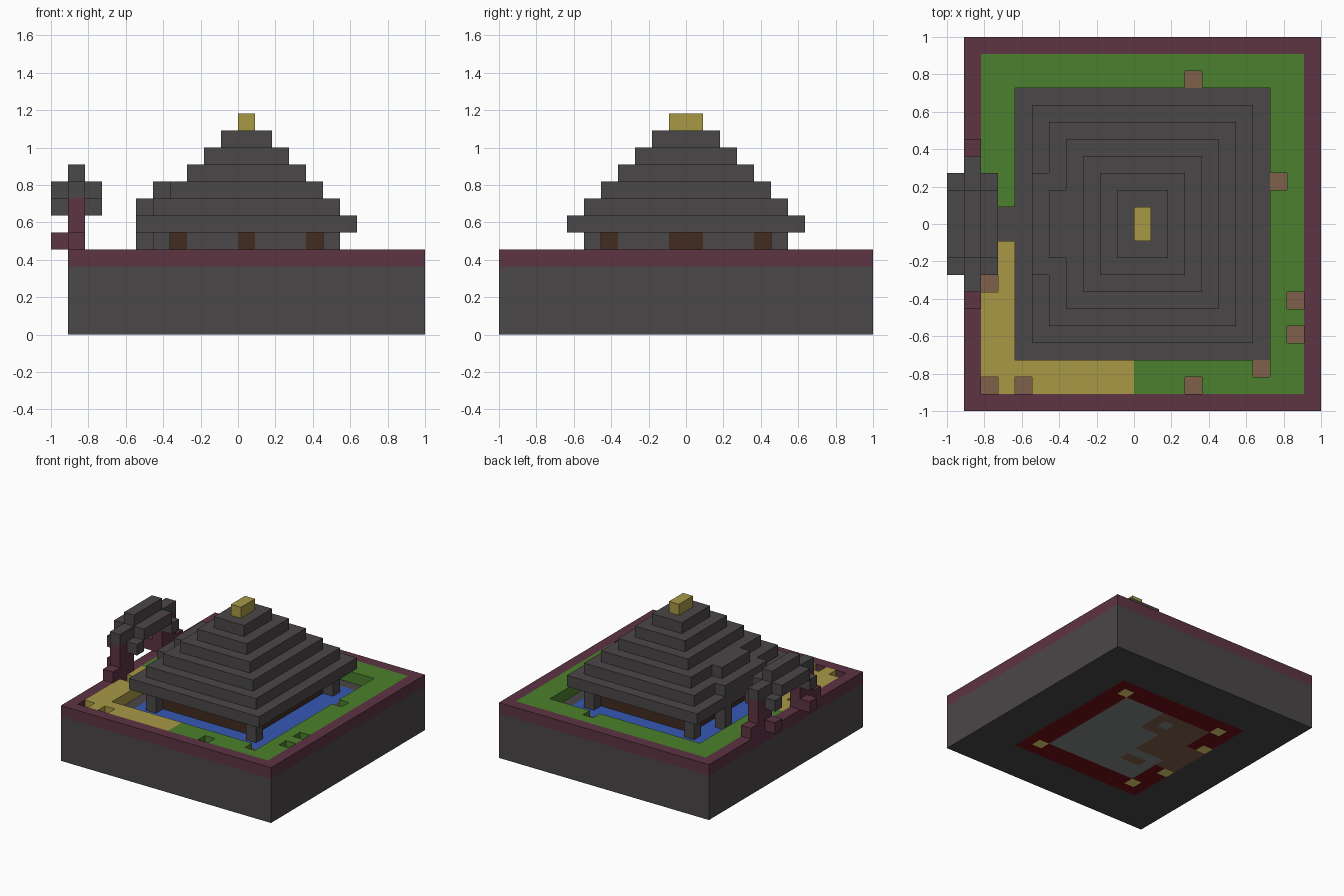
import bpy
import bmesh

cube = bpy.data.objects.get("Cube")
if cube:
    bpy.data.objects.remove(cube, do_unlink=True)

U = 1 / 11  # size of one block


def linear(c):
    return c / 12.92 if c <= 0.04045 else ((c + 0.055) / 1.055) ** 2.4


def material(name, hexcode):
    rgb = [linear(int(hexcode[i:i + 2], 16) / 255) for i in (0, 2, 4)]
    m = bpy.data.materials.new(name)
    m.use_nodes = True
    m.diffuse_color = (*rgb, 1)
    bsdf = m.node_tree.nodes["Principled BSDF"]
    bsdf.inputs["Base Color"].default_value = (*rgb, 1)
    bsdf.inputs["Roughness"].default_value = 0.9
    return m


STONE = material("dark stone", "4B4749")
MAROON = material("maroon wood", "5D3342")
GRASS = material("grass green", "4C802D")
SAND = material("sand gold", "A89946")
WATER = material("water blue", "3658B4")
WOOD = material("dark wood", "422C21")
DIRT = material("dirt brown", "80604B")
RED = material("deep red", "741016")
PALE = material("pale stone", "868888")
LAMP = material("lamp yellow", "E6D870")


def area(x0, x1, y0, y1):
    return {(x, y) for x in range(x0, x1) for y in range(y0, y1)}


def layer(name, cells, z0, z1, paint):
    """Slab of unit blocks; paint is a material or a rule (x, y, side)."""
    rule = paint if callable(paint) else (lambda x, y, side: paint)
    bm = bmesh.new()
    mats = []

    def face(corners, mat):
        if mat not in mats:
            mats.append(mat)
        f = bm.faces.new([bm.verts.new((a * U, b * U, c * U)) for a, b, c in corners])
        f.material_index = mats.index(mat)

    for x, y in sorted(cells):
        ring = [(x, y), (x + 1, y), (x + 1, y + 1), (x, y + 1)]
        face([(a, b, z1) for a, b in ring], rule(x, y, "top"))
        face([(a, b, z0) for a, b in reversed(ring)], rule(x, y, "bottom"))
        for i, (dx, dy) in enumerate([(0, -1), (1, 0), (0, 1), (-1, 0)]):
            if (x + dx, y + dy) not in cells:
                p, q = ring[i], ring[(i + 1) % 4]
                face([(*p, z0), (*q, z0), (*q, z1), (*p, z1)], rule(x, y, "wall"))
    bmesh.ops.remove_doubles(bm, verts=bm.verts, dist=U / 100)
    mesh = bpy.data.meshes.new(name)
    bm.to_mesh(mesh)
    bm.free()
    for m in mats:
        mesh.materials.append(m)
    ob = bpy.data.objects.new(name, mesh)
    bpy.context.collection.objects.link(ob)
    return ob


# Ground plan
plot = area(-10, 11, -11, 11)
garden = area(-9, 10, -10, 10)
pit = area(-7, 8, -8, 8)
pool = area(-6, 7, -7, 7)
hall = area(-4, 5, -5, 5)
path = area(-8, -7, -1, 1)
holes = {(3, 8), (8, 2), (9, -5), (9, -7), (7, -9), (3, -10),
         (-9, -10), (-7, -10), (-9, -4)}
corner_legs = {(x, y) for x in (-5, 5) for y in (-6, 5)}
porch_legs = {(-6, -3), (-6, 2)}
legs = corner_legs | porch_legs
worn = (area(-4, 1, 2, 5) | area(-4, -1, -1, 2) | area(-6, -4, -2, 2)
        | area(-3, -1, -3, -2)) - {(-1, 3)}


# Foundation: pool and hole floors above, patterned floor beneath
def foundation_rule(x, y, side):
    c = (x, y)
    if side == "top":
        return WATER if c in pool else DIRT if c in holes else STONE
    if side == "bottom" and c in pool:
        if c in legs:
            return LAMP
        return DIRT if c in worn else PALE if c in hall else RED
    return STONE


layer("foundation", plot, 0, 4, foundation_rule)

# Rim and garden
layer("rim", plot - garden, 4, 5, MAROON)
sand_area = area(-9, 0, -10, -8) | area(-9, -7, -8, -1)
layer("garden", garden - pit - path - holes, 4, 5,
      lambda x, y, side: SAND if (x, y) in sand_area else GRASS)

# Hall: wooden deck, stone walls with wooden posts, stone legs
layer("deck", hall, 4, 5, WOOD)
layer("hall_wall", hall, 5, 6,
      lambda x, y, side: WOOD if (x in (-4, 0, 4) and y in (-5, 4))
      or (x in (-4, 4) and y in (-1, 0)) else STONE)
layer("legs", legs, 4, 6, STONE)

# Stepped roof with a porch projecting from two tiers
for k in range(6):
    tier = area(k - 6, 7 - k, k - 7, 7 - k)
    if k == 1:
        tier |= area(-6, -5, -3, 3)
    if k == 2:
        tier |= area(-5, -4, -2, 2)
    layer(f"roof_tier_{k + 1}", tier, 6 + k, 7 + k, STONE)
layer("roof_finial", area(0, 1, -1, 1), 12, 13, SAND)

# Gate: paired posts with feet, under a small stepped roof
for side, s in (("front", -1), ("back", 1)):
    def row(x, a, b):
        lo, hi = sorted((s * a, s * b))
        return area(x, x + 1, lo, hi)
    layer(f"gate_post_{side}", row(-10, 2, 4), 5, 8, MAROON)
    layer(f"gate_foot_{side}", row(-10, 4, 5), 5, 6, MAROON)
    layer(f"gate_side_foot_{side}", row(-11, 2, 3), 5, 6, MAROON)
    layer(f"gate_eaves_{side}", row(-11, 2, 3) | row(-9, 2, 3), 7, 8, STONE)
layer("gate_roof", area(-11, -8, -2, 2) | area(-10, -9, -4, 4), 8, 9, STONE)
layer("gate_ridge", area(-10, -9, -2, 2), 9, 10, STONE)
